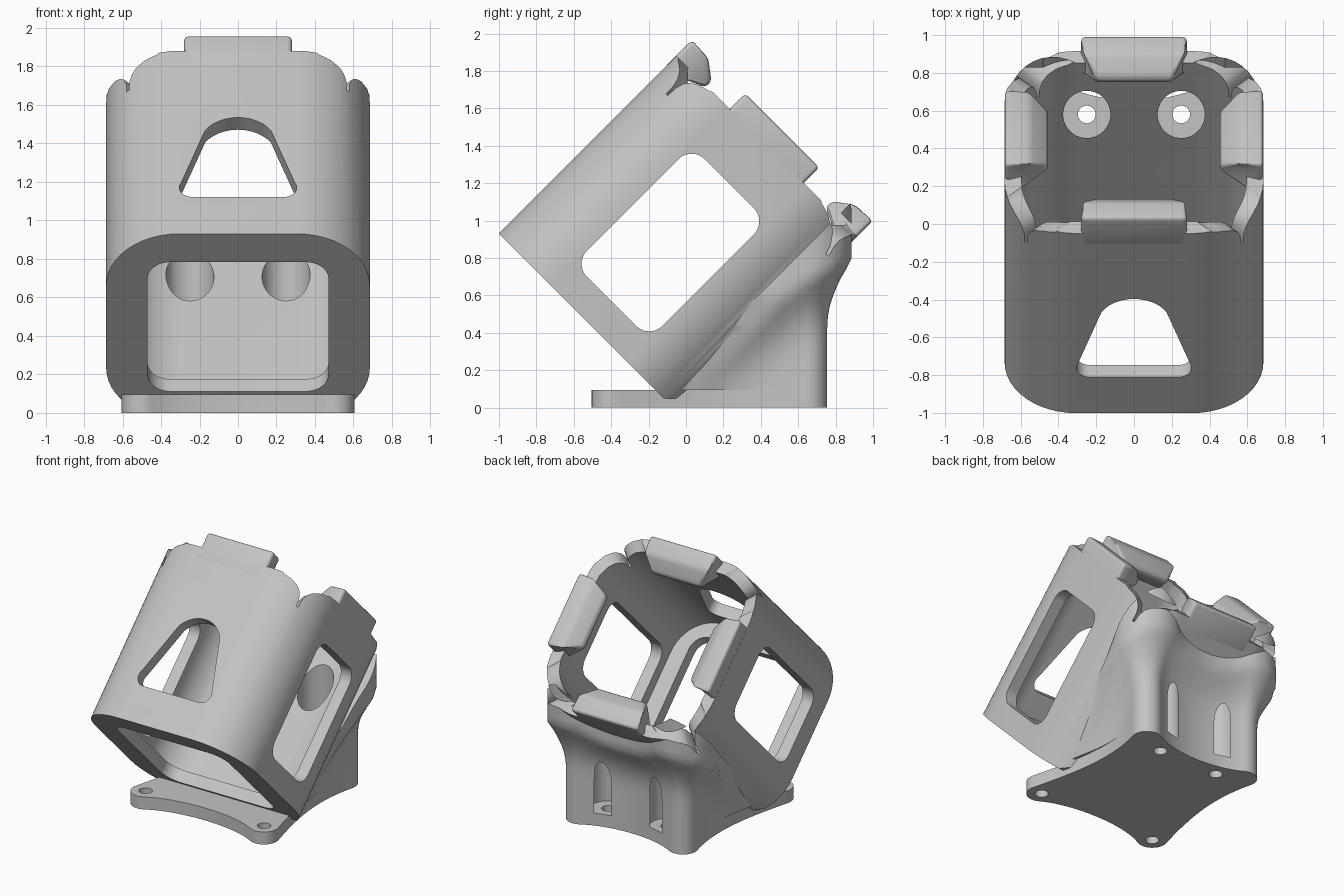
import bpy, bmesh
from math import sin, cos, pi, radians, sqrt
from mathutils import Matrix, Vector
from mathutils.geometry import interpolate_bezier

cube = bpy.data.objects.get("Cube")
if cube:
    bpy.data.objects.remove(cube)

grey = bpy.data.materials.new("plain_grey")
grey.use_nodes = True
grey.diffuse_color = (0.55, 0.55, 0.55, 1)
grey.node_tree.nodes["Principled BSDF"].inputs["Base Color"].default_value = grey.diffuse_color

# Housing frame: x across, y up the tilted cross-section, z along the tilted axis
H = sqrt(0.5)
HALF = 0.683
UP, AXIS = Vector((0, -H, H)), Vector((0, H, H))
FRAME = Matrix.Translation(UP * HALF) @ Matrix(((1, 0, 0), UP, AXIS)).transposed().to_4x4()


def wall(angle):
    """Frame on a housing wall: x across the wall, y along the axis, z through it."""
    return FRAME @ Matrix.Rotation(radians(angle), 4, 'Z') @ Matrix.Rotation(pi / 2, 4, 'X')


def arc(cx, cy, r, a0, a1, n=12):
    return [(cx + r * cos(radians(a0 + (a1 - a0) * i / n)),
             cy + r * sin(radians(a0 + (a1 - a0) * i / n))) for i in range(n + 1)]


def rounded_rect(x0, x1, y0, y1, r):
    return (arc(x1 - r, y0 + r, r, -90, 0) + arc(x1 - r, y1 - r, r, 0, 90)
            + arc(x0 + r, y1 - r, r, 90, 180) + arc(x0 + r, y0 + r, r, 180, 270))


def make(name, bm):
    bmesh.ops.recalc_face_normals(bm, faces=bm.faces)
    mesh = bpy.data.meshes.new(name)
    bm.to_mesh(mesh)
    bm.free()
    mesh.materials.append(grey)
    ob = bpy.data.objects.new(name, mesh)
    bpy.context.collection.objects.link(ob)
    return ob


def loft(outline, levels):
    bm = bmesh.new()
    rings = [[bm.verts.new((x, y, z)) for x, y in outline] for z in levels]
    for low, high in zip(rings, rings[1:]):
        for i in range(len(low)):
            bm.faces.new((low[i - 1], low[i], high[i], high[i - 1]))
    bm.faces.new(rings[0])
    bm.faces.new(rings[-1])
    return bm


def prism(name, outline, z0, z1, matrix=Matrix()):
    bm = loft(outline, (z0, z1))
    bm.transform(matrix)
    return make(name, bm)


def apply_modifiers(ob):
    deps = bpy.context.evaluated_depsgraph_get()
    mesh = bpy.data.meshes.new_from_object(ob.evaluated_get(deps))
    ob.modifiers.clear()
    ob.data = mesh


def boolean(ob, other, operation='DIFFERENCE'):
    mod = ob.modifiers.new("cut", 'BOOLEAN')
    mod.operation, mod.solver, mod.object = operation, 'EXACT', other
    apply_modifiers(ob)
    bpy.data.objects.remove(other)


# Footprint: four rounded corners joined by inward sweeping curves
corners = [(0.5, -0.4, -120, 15), (0.43, 0.65, -15, 120),
           (-0.43, 0.65, 60, 195), (-0.5, -0.4, 165, 300)]
sweeps = (0.35, 0.23, 0.35, 0.25)
footprint = []
for i, (cx, cy, a0, a1) in enumerate(corners):
    nx, ny, n0, _ = corners[(i + 1) % 4]
    here = arc(cx, cy, 0.105, a0, a1)
    start = Vector(here[-1])
    end = Vector(arc(nx, ny, 0.105, n0, n0 + 1)[0])
    t0 = Vector((-sin(radians(a1)), cos(radians(a1)))) * sweeps[i]
    t1 = Vector((-sin(radians(n0)), cos(radians(n0)))) * sweeps[i]
    curve = interpolate_bezier(start, start + t0, end - t1, end, 20)
    footprint += here + [(p[0], p[1]) for p in curve[1:-1]]

# Base plate with four screw holes
PLATE = 0.095
plate = prism("base_plate", footprint, 0, PLATE)
for x, y in ((0.5, -0.4), (-0.5, -0.4), (0.25, 0.58), (-0.25, 0.58)):
    boolean(plate, prism("hole", arc(x, y, 0.047, 0, 345, 23), -1, 1))

# Pedestal: footprint raised and flared into the underside of the housing
bm = loft(footprint, [PLATE + i * 0.05 for i in range(22)])
bm.normal_update()
shifts = {}
for v in bm.verts:
    n = Vector((v.normal.x, v.normal.y, 0))
    depth = (v.co.z - v.co.y) * H
    k = min(max((depth + 0.24) / 0.26, 0), 1) ** 2
    shifts[v] = n.normalized() * 0.13 * k * min(1, v.co.z / 0.6)
for v, shift in shifts.items():
    v.co += shift
cut = bmesh.ops.bisect_plane(bm, geom=bm.verts[:] + bm.edges[:] + bm.faces[:],
                             plane_co=UP * 0.15, plane_no=UP, clear_outer=True)
bmesh.ops.holes_fill(bm, edges=[e for e in bm.edges if e.is_boundary], sides=0)
pedestal = make("pedestal", bm)

# Housing: tilted rounded square tube with a lipped front
FRONT, REAR = -0.05, 1.295
housing = prism("housing", rounded_rect(-0.685, 0.685, -HALF, HALF, 0.38), FRONT, REAR, FRAME)
boolean(housing, pedestal, 'UNION')
boolean(housing, prism("cavity", rounded_rect(-0.595, 0.595, -0.593, 0.593, 0.29),
                       0.04, 2, FRAME))
boolean(housing, prism("front_opening", rounded_rect(-0.47, 0.47, -0.475, 0.475, 0.12),
                       -0.2, 0.2, FRAME))
boolean(housing, prism("ground_cut", rounded_rect(-2, 2, -2, 2, 0.1), -1, PLATE / 2))

# Side windows and the rounded triangle in the upper wall
boolean(housing, prism("side_window", rounded_rect(-0.285, 0.285, 0.12, 1.01, 0.1),
                       -1, 1, wall(90)))
triangle = (arc(0.235, 0.29, 0.07, -90, 31) + arc(0, 0.605, 0.2, 31, 149)
            + arc(-0.235, 0.29, 0.07, 149, 270))
boolean(housing, prism("upper_window", triangle, 0.3, 1, wall(180)))

# Screw wells down to the plate
for x in (0.25, -0.25):
    boolean(housing, prism("well", arc(x, 0.58, 0.125, 0, 352, 44), PLATE - 0.001, 1.0))

# Flared slits at the four rear corners
half_slit = [(0.008, 1.11), (0.012, 1.17), (0.03, 1.215), (0.06, 1.245),
             (0.11, 1.27), (0.17, 1.285), (0.22, 1.32)]
slit = half_slit + [(-x, s) for x, s in reversed(half_slit)]
for k in range(4):
    boolean(housing, prism("slit", slit, 0.4, 1.2, wall(45 + 90 * k)))

# Inward hooked clips at the middle of each rear edge
hook = [(0, 1.2), (0, 1.412), (0.13, 1.405), (0.23, 1.33), (0.23, 1.285), (0.088, 1.22)]
parts = [housing, plate]
for k, side in enumerate(("left", "upper", "right", "lower")):
    profile = [(HALF + 0.001 - d, s) for d, s in hook]
    clip = prism(side + "_clip", profile, -0.28, 0.28)
    for v in clip.data.vertices:
        if v.co.x < 0.5:
            v.co.z *= 0.72
    clip.data.transform(wall(90 * k))
    if wall(90 * k).determinant() < 0:
        clip.data.flip_normals()
    bevel = clip.modifiers.new("soft_edges", 'BEVEL')
    bevel.width, bevel.segments, bevel.limit_method = 0.03, 4, 'ANGLE'
    apply_modifiers(clip)
    parts.append(clip)

# Smooth shading with crisp edges
bpy.ops.object.select_all(action='DESELECT')
for ob in parts:
    ob.select_set(True)
bpy.context.view_layer.objects.active = housing
bpy.ops.object.shade_smooth_by_angle(angle=radians(32))
